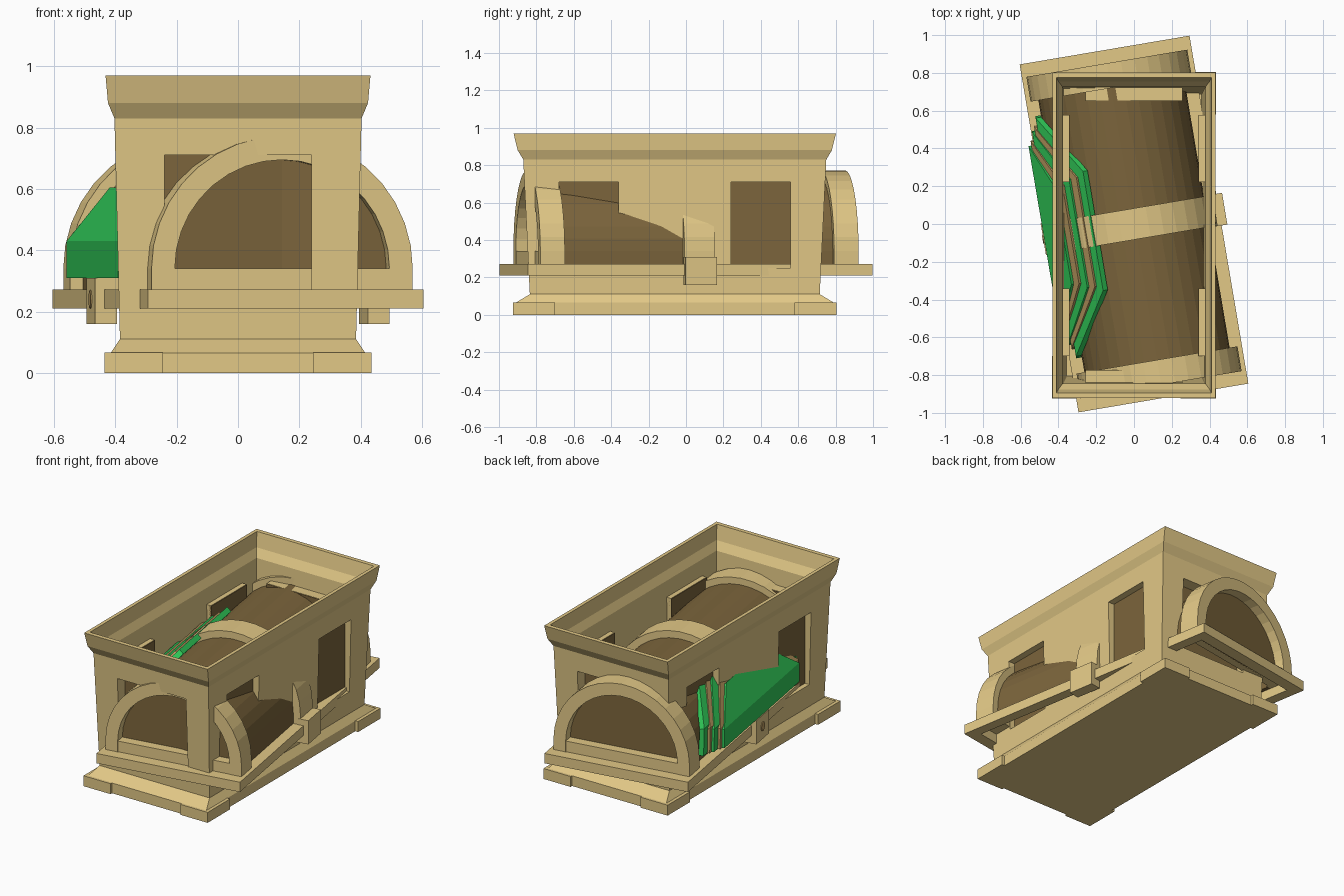
import bpy, bmesh, math
from mathutils import Matrix, Vector

if "Cube" in bpy.data.objects:
    bpy.data.objects.remove(bpy.data.objects["Cube"])

def material(name, rgb):
    m = bpy.data.materials.new(name)
    m.diffuse_color = (*rgb, 1)
    m.use_nodes = True
    m.node_tree.nodes["Principled BSDF"].inputs["Base Color"].default_value = m.diffuse_color
    return m

GOLD = material("gold", (0.76, 0.58, 0.24))
BROWN = material("dark_wood", (0.20, 0.13, 0.045))
TAN = material("tan", (0.50, 0.33, 0.12))
GREEN = material("green", (0.03, 0.60, 0.10))
CRATE = Matrix.Translation((0, -0.06, 0))
LID = Matrix.Rotation(math.radians(9.6), 4, 'Z')

def mesh(name, verts, faces, mat, M):
    bm = bmesh.new()
    vs = [bm.verts.new(M @ Vector(v)) for v in verts]
    for f in faces:
        bm.faces.new([vs[i] for i in f])
    bmesh.ops.recalc_face_normals(bm, faces=bm.faces)
    me = bpy.data.meshes.new(name)
    bm.to_mesh(me)
    bm.free()
    me.materials.append(mat)
    ob = bpy.data.objects.new(name, me)
    bpy.context.collection.objects.link(ob)
    return ob

def box(name, x, y, z, mat, M):
    v = [(a, b, c) for a in x for b in y for c in z]
    f = [(0, 1, 3, 2), (4, 6, 7, 5), (0, 4, 5, 1), (2, 3, 7, 6), (0, 2, 6, 4), (1, 5, 7, 3)]
    return mesh(name, v, f, mat, M)

# --- Crate: open box lofted through rectangular rings, outside then inside
rings = [(0, .415, .85), (.065, .415, .85), (.11, .385, .775), (.83, .403, .81),
         (.88, .424, .84), (.97, .432, .862), (.97, .41, .835), (.88, .40, .815),
         (.83, .378, .785), (.10, .358, .745)]
verts = [(sx * hx, sy * hy, z) for z, hx, hy in rings
         for sx, sy in ((-1, -1), (1, -1), (1, 1), (-1, 1))]
faces = [(4 * r + i, 4 * r + (i + 1) % 4, 4 * r + 4 + (i + 1) % 4, 4 * r + 4 + i)
         for r in range(len(rings) - 1) for i in range(4)]
n = len(verts)
faces += [(3, 2, 1, 0), (n - 4, n - 3, n - 2, n - 1)]
crate = mesh("crate_body", verts, faces, GOLD, CRATE)

# Plinth corner blocks
for sx in (-1, 1):
    for sy in (-1, 1):
        box("plinth_corner", (sx * .245, sx * .435), (sy * .64, sy * .865), (0, .066), GOLD, CRATE)

# Recessed windows: (wall direction angle, wall distance, half width, sideways offset)
windows = [(0, .39, .16, .46), (0, .39, .16, -.46), (180, .39, .16, .46), (180, .39, .16, -.46),
           (90, .79, .24, 0), (-90, .79, .24, 0)]
Z0, Z1, T = .25, .71, .018
for ang, d, w, off in windows:
    M = CRATE @ Matrix.Rotation(math.radians(ang), 4, 'Z')
    y0, y1 = off - w, off + w
    cut = box("window_cutter", (d - .1, d + .1), (y0, y1), (Z0, Z1), GOLD, M)
    cut.hide_render = True
    mod = crate.modifiers.new("window", 'BOOLEAN')
    mod.operation = 'DIFFERENCE'
    mod.solver = 'EXACT'
    mod.object = cut
    bpy.context.view_layer.objects.active = crate
    bpy.ops.object.modifier_apply(modifier=mod.name)
    bpy.data.objects.remove(cut)
    depth = .045 if w < .2 else .075
    x = (d - depth, d - .01)
    box("window_jamb", x, (y0 - T, y0), (Z0 - T, Z1 + T), GOLD, M)
    box("window_jamb", x, (y1, y1 + T), (Z0 - T, Z1 + T), GOLD, M)
    box("window_sill", x, (y0, y1), (Z0 - T, Z0), GOLD, M)
    box("window_head", x, (y0, y1), (Z1, Z1 + T), GOLD, M)
    box("window_panel", (x[0] - .003, x[0] + .012), (y0 - T, y1 + T), (Z0 - T, Z1 + T - .002), BROWN, M)

# --- Lid: barrel vault turned slightly and pushed through the crate
SPRING, BASE, SEG = .34, .27, 18

def arc(r):
    pts = [(r, BASE)]
    pts += [(r * math.cos(math.pi * i / SEG), SPRING + r * math.sin(math.pi * i / SEG)) for i in range(SEG + 1)]
    return pts + [(-r, BASE)]

def vault(name, r_in, r_out, v0, v1, mat):
    a, b = arc(r_out), arc(r_in)
    k = len(a)
    vs = [(p[0], v, p[1]) for v in (v0, v1) for c in (a, b) for p in c]
    fs = []
    for i in range(k - 1):
        j = i + 1
        fs += [(i, j, 2 * k + j, 2 * k + i), (k + i, 3 * k + i, 3 * k + j, k + j),
               (i, k + i, k + j, j), (2 * k + i, 2 * k + j, 3 * k + j, 3 * k + i)]
    for i in (0, k - 1):
        fs.append((i, k + i, 3 * k + i, 2 * k + i))
    return mesh(name, vs, fs, mat, LID)

vault("lid_barrel", .365, .39, -.80, .80, BROWN)
vault("lid_middle_band", .38, .435, -.082, .082, GOLD)
for s in (-1, 1):
    vault("lid_end_arch", .355, .432, s * .73, s * .863, GOLD)
    box("lid_end_sill", (-.40, .40), (s * .74, s * .86), (BASE, SPRING), GOLD, LID)
    pts = arc(.37)
    k = len(pts)
    mesh("lid_end_panel", [(p[0], v, p[1]) for v in (s * .78, s * .80) for p in pts],
         [tuple(range(k)), tuple(range(k, 2 * k))] +
         [(i, (i + 1) % k, k + (i + 1) % k, k + i) for i in range(k)], BROWN, LID)
    # Rim frame and side clasps
    box("lid_rim_end", (-.456, .456), (s * .86, s * .934), (.21, .272), GOLD, LID)
    box("lid_rim_side", (s * .39, s * .456), (-.87, .87), (.21, .272), GOLD, LID)
    box("lid_clasp", (s * .415, s * .487), (-.085, .085), (.16, .31), GOLD, LID)

# Keyhole disc on the left clasp
K = 12
mesh("keyhole_disc", [(u, .022 * math.cos(2 * math.pi * i / K), .24 + .03 * math.sin(2 * math.pi * i / K))
                      for u in (-.48, -.491) for i in range(K)],
     [tuple(range(K)), tuple(range(K, 2 * K))] +
     [(i, (i + 1) % K, K + (i + 1) % K, K + i) for i in range(K)], TAN, LID)

# --- Green stepped plates wrapping the left side of the lid: rows of (across, height, half length)
outer = [(-.482, .31, .50), (-.482, .43, .50), (-.38, .605, .26)]
inner = [(-.42, .31, .65), (-.42, .48, .64), (-.22, .72, .32)]
for step in range(5):
    t = step / 4
    rows = [[a + (b - a) * t for a, b in zip(p, q)] for p, q in zip(outer, inner)]
    if step % 2:
        rows = [(u, z, h - .012) for u, z, h in rows]
    front = [(u, s * h, z) for u, z, h in rows for s in (-1, 1)]
    dx = ((.03, 0), (.03, -.01), (.025, -.025))
    back = [(x + dx[i // 2][0], y, z + dx[i // 2][1]) for i, (x, y, z) in enumerate(front)]
    rim = [0, 1, 3, 5, 4, 2]
    fs = [(0, 1, 3, 2), (2, 3, 5, 4), (6, 8, 9, 7), (8, 10, 11, 9)]
    fs += [(a, b, b + 6, a + 6) for a, b in zip(rim, rim[1:] + rim[:1])]
    mesh("tan_spacer" if step % 2 else "green_plate", front + back, fs, TAN if step % 2 else GREEN, LID)
